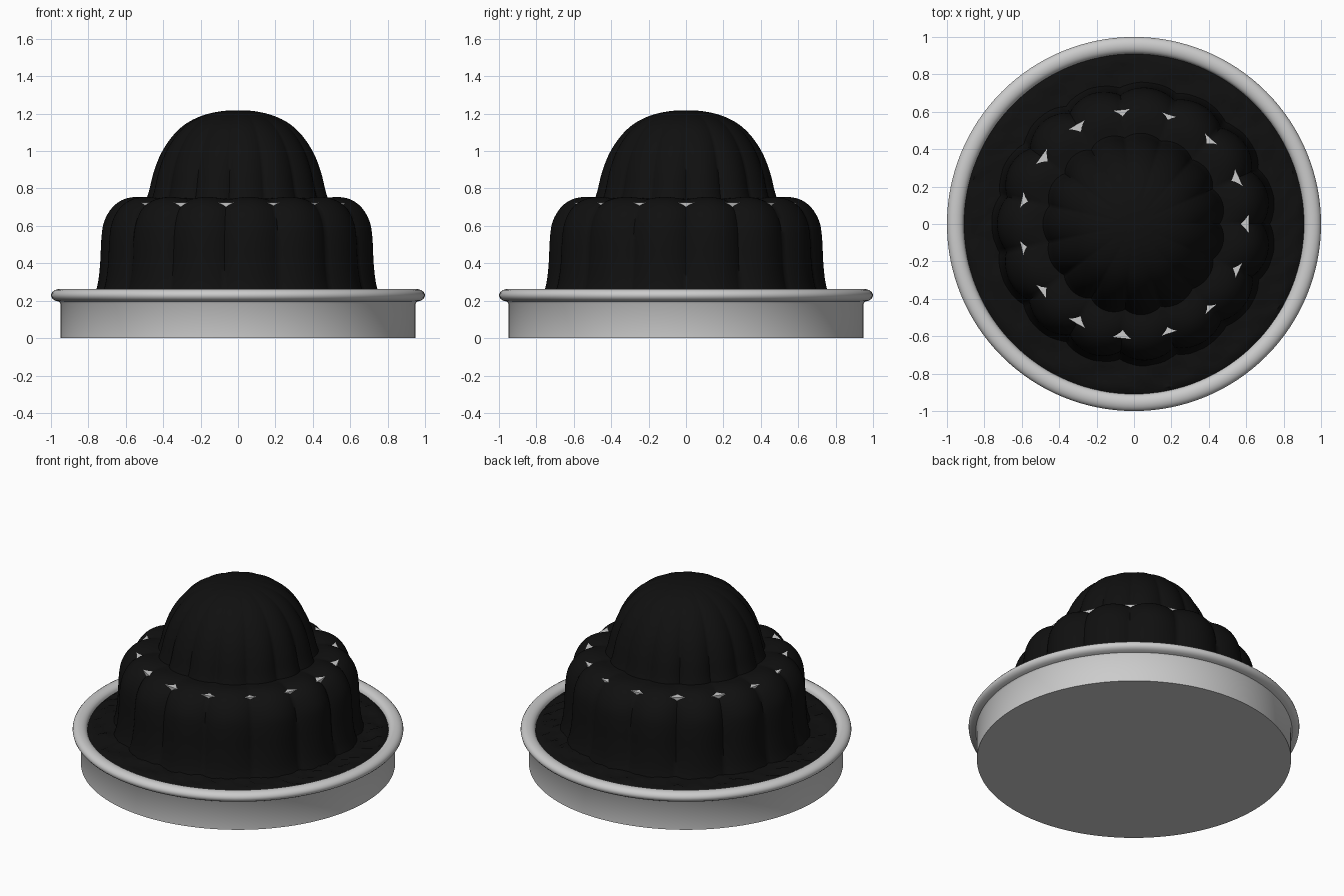
import bpy, bmesh, math, random

if "Cube" in bpy.data.objects:
    bpy.data.objects.remove(bpy.data.objects["Cube"])

random.seed(4)
LOBES = 15
black = bpy.data.materials.new("dark_chocolate")
black.diffuse_color = (0.005, 0.005, 0.005, 1)
black.use_nodes = True
black.node_tree.nodes["Principled BSDF"].inputs["Base Color"].default_value = black.diffuse_color


def smooth_path(pts, steps=4):
    """Catmull-Rom resampling of profile points."""
    out = []
    for i in range(len(pts) - 1):
        a, b, c, d = (pts[max(i - 1, 0)], pts[i], pts[i + 1], pts[min(i + 2, len(pts) - 1)])
        for s in range(steps):
            t = s / steps
            out.append([0.5 * (2 * q + (r - p) * t + (2 * p - 5 * q + 4 * r - u) * t * t
                               + (3 * q - p - 3 * r + u) * t ** 3)
                        for p, q, r, u in zip(a, b, c, d)])
    return out + [list(pts[-1])]


def lathe(name, profile, point, seg, angle=40, mat=None):
    """Revolve profile; point(row, angle) gives (radius, height)."""
    bm = bmesh.new()
    rings = []
    for row in profile:
        if row[0] < 1e-5:
            rings.append([bm.verts.new((0, 0, row[1]))])
            continue
        ring = []
        for k in range(seg):
            a = 2 * math.pi * k / seg
            r, z = point(row, a)
            ring.append(bm.verts.new((r * math.cos(a), r * math.sin(a), z)))
        rings.append(ring)
    for A, B in zip(rings, rings[1:]):
        for k in range(seg):
            n = (k + 1) % seg
            if len(A) == 1:
                bm.faces.new((A[0], B[k], B[n]))
            elif len(B) == 1:
                bm.faces.new((A[k], B[0], A[n]))
            else:
                bm.faces.new((A[k], B[k], B[n], A[n]))
    bmesh.ops.recalc_face_normals(bm, faces=bm.faces)
    me = bpy.data.meshes.new(name)
    bm.to_mesh(me)
    bm.free()
    ob = bpy.data.objects.new(name, me)
    bpy.context.collection.objects.link(ob)
    if mat:
        me.materials.append(mat)
    bpy.ops.object.select_all(action='DESELECT')
    ob.select_set(True)
    bpy.context.view_layer.objects.active = ob
    bpy.ops.object.shade_smooth_by_angle(angle=math.radians(angle))
    return ob


def plain(row, a):
    return row[0], row[1]


def fluted(row, a):
    """Blend from the lobe crest down to the valley; row = r, z, valley dr, valley dz."""
    valley = 1 - abs(math.sin(LOBES * a / 2)) ** 0.8
    wobble = 1 + 0.15 * math.sin(3 * a + 1)
    return row[0] - row[2] * valley * wobble, row[1] - row[3] * valley * wobble


def pool_ripple(row, a):
    r, z, amp = row
    return r + amp * 0.5 * math.sin(23 * a), z + amp * (
        0.5 * math.sin(LOBES * a + r * 30) + 0.5 * math.sin(37 * a - r * 60)
        + random.uniform(-0.35, 0.35))


# basin with a rolled lip
lip = [(0.955 + 0.045 * math.cos(t), 0.229 + 0.033 * math.sin(t))
       for t in [math.radians(-60 + 20 * i) for i in range(13)]]
lathe("basin", [(0, 0), (0.95, 0), (0.95, 0.185), (0.957, 0.195)] + lip
      + [(0.905, 0.215), (0.90, 0.05), (0, 0.05)], plain, 128)

# column and tier plates hidden under the curtains
lathe("column", [(0, 0.05), (0.12, 0.05), (0.12, 1.15), (0, 1.15)], plain, 32)
lathe("lower_tier_plate", [(0, 0.66), (0.3, 0.66), (0.612, 0.7), (0.615, 0.726), (0, 0.726)], plain, 96)

# pool of liquid in the basin
pool = [(0.60, 0.245, 0.0), (0.74, 0.25, 0.006), (0.78, 0.246, 0.01),
        (0.82, 0.244, 0.012), (0.86, 0.242, 0.012), (0.89, 0.238, 0.006), (0.912, 0.225, 0.0)]
lathe("liquid_pool", pool, pool_ripple, 180, mat=black)

# lower curtain
lower = smooth_path([(0.36, 0.745, 0, 0), (0.48, 0.75, 0, 0.006), (0.555, 0.754, 0, 0.02),
                     (0.62, 0.738, 0.012, 0.03), (0.675, 0.695, 0.03, 0.02),
                     (0.715, 0.625, 0.042, 0.01), (0.73, 0.54, 0.042, 0),
                     (0.737, 0.40, 0.04, 0), (0.748, 0.30, 0.035, 0), (0.765, 0.235, 0.03, 0)])
lathe("lower_curtain", lower, fluted, 240, 60, black)

# upper curtain and dome
upper = smooth_path([(0, 1.218, 0, 0), (0.09, 1.213, 0, 0), (0.19, 1.19, 0, 0.002),
                     (0.28, 1.145, 0.004, 0.003), (0.35, 1.08, 0.01, 0.003),
                     (0.41, 0.99, 0.018, 0), (0.45, 0.89, 0.024, 0),
                     (0.475, 0.79, 0.028, 0), (0.492, 0.735, 0.028, 0)])
lathe("upper_curtain", upper, fluted, 240, 60, black)
